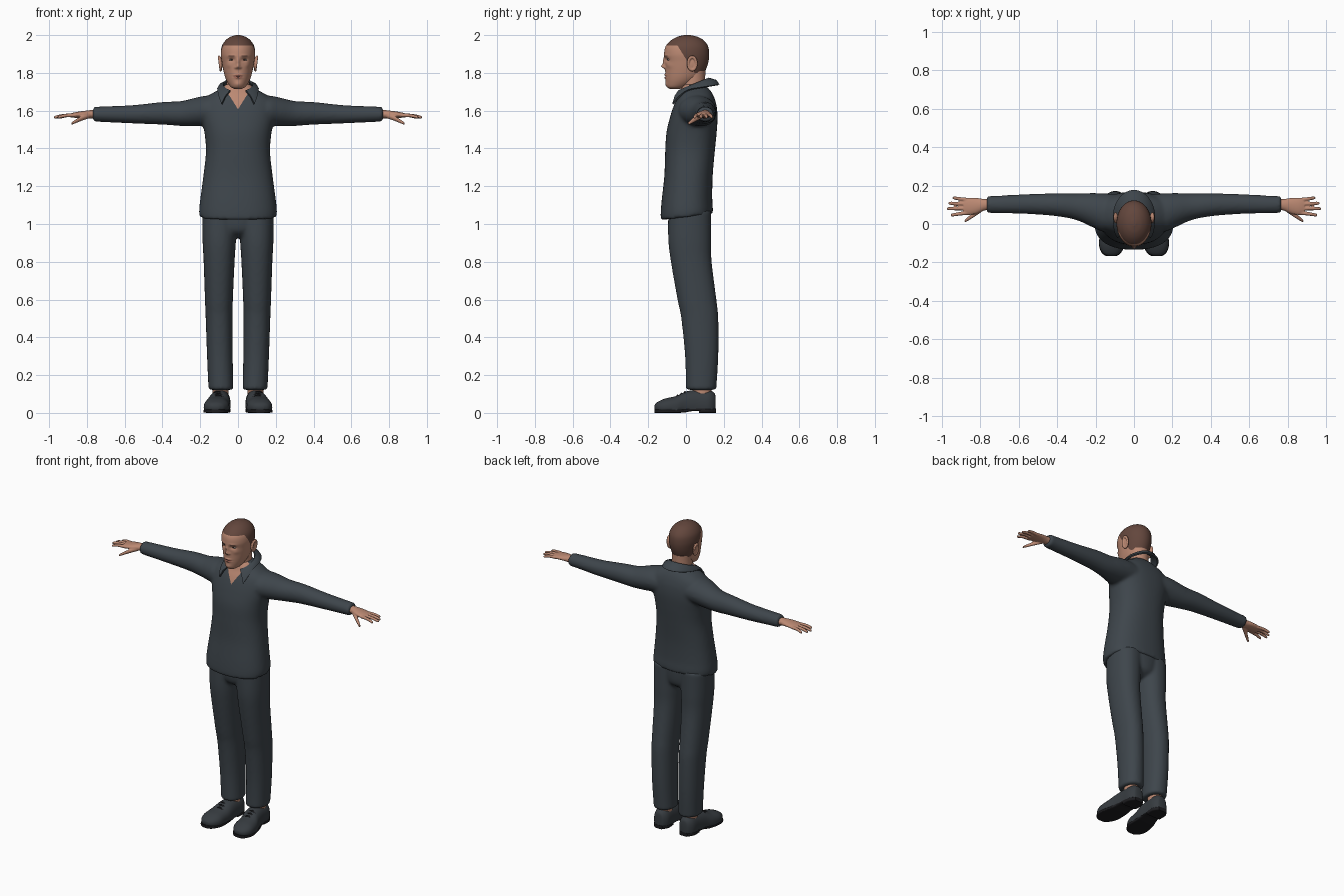
import bpy, bmesh
from math import sin, cos, pi, exp, copysign, radians
from mathutils import Matrix

cube = bpy.data.objects.get("Cube")
if cube:
    bpy.data.objects.remove(cube, do_unlink=True)


def material(name, *rgb):
    m = bpy.data.materials.new(name)
    m.use_nodes = True
    m.diffuse_color = (*rgb, 1)
    bsdf = next(n for n in m.node_tree.nodes if n.type == 'BSDF_PRINCIPLED')
    bsdf.inputs["Base Color"].default_value = (*rgb, 1)
    bsdf.inputs["Roughness"].default_value = .8
    return m


cloth = material("charcoal cloth", .048, .06, .071)
leather = material("dark leather", .038, .045, .052)
rubber = material("black rubber", .012, .012, .014)
skin = material("warm skin", .5, .25, .17)
hair = material("brown hair", .125, .062, .046)
lip = material("muted lips", .33, .13, .095)
white = material("eye white", .42, .36, .33)
iris = material("dark iris", .03, .02, .018)


def dense(rows, steps):
    """Smooth interpolation through the key sections."""
    out = []
    for i in range(len(rows) - 1):
        quad = zip(rows[max(i - 1, 0)], rows[i], rows[i + 1], rows[min(i + 2, len(rows) - 1)])
        quad = list(quad)
        for k in range(steps):
            t = k / steps
            out.append([b + .5 * t * (c - a + t * (2 * a - 5 * b + 4 * c - d + t * (3 * (b - c) + d - a)))
                        for a, b, c, d in quad])
    return out + [list(rows[-1])]


def loft(bm, rows, axis='z', seg=32, power=2, steps=6):
    """Skin rounded sections: (position, centre, centre, radius, radius)."""
    rings = []
    for t, a, b, ra, rb in dense(rows, steps):
        ring = []
        for i in range(seg):
            c, s = cos(2 * pi * i / seg), sin(2 * pi * i / seg)
            u = a + max(ra, .001) * copysign(abs(c) ** (2 / power), c)
            v = b + max(rb, .001) * copysign(abs(s) ** (2 / power), s)
            ring.append(bm.verts.new({'z': (u, v, t), 'x': (t, u, v), 'y': (u, t, v)}[axis]))
        rings.append(ring)
    for lower, upper in zip(rings, rings[1:]):
        for i in range(seg):
            j = (i + 1) % seg
            bm.faces.new((lower[i], lower[j], upper[j], upper[i]))
    bm.faces.new(rings[0])
    bm.faces.new(rings[-1])


def body(rows):
    """Turn (height, half width, front, back) into loft sections."""
    return [(z, 0, (f + b) / 2, w, (b - f) / 2) for z, w, f, b in rows]


def finish(bm, name, mats, voxel=0, smooth=0, thick=0, sharp=50):
    bmesh.ops.recalc_face_normals(bm, faces=bm.faces)
    mesh = bpy.data.meshes.new(name)
    bm.to_mesh(mesh)
    for m in mats:
        mesh.materials.append(m)
    ob = bpy.data.objects.new(name, mesh)
    bpy.context.collection.objects.link(ob)
    if voxel:
        mod = ob.modifiers.new("merge", 'REMESH')
        mod.mode, mod.voxel_size = 'VOXEL', voxel
    if smooth:
        mod = ob.modifiers.new("soften", 'SMOOTH')
        mod.iterations = smooth
    if thick:
        mod = ob.modifiers.new("thickness", 'SOLIDIFY')
        mod.thickness, mod.offset = thick, 0
    if ob.modifiers:
        deps = bpy.context.evaluated_depsgraph_get()
        ob.data = bpy.data.meshes.new_from_object(ob.evaluated_get(deps))
        ob.modifiers.clear()
        if not ob.data.materials:
            for m in mats:
                ob.data.materials.append(m)
    ob.data.shade_smooth()
    ob.data.set_sharp_from_angle(angle=radians(sharp))
    return ob


def pair(bm, name, mats, **kw):
    """Finish a left part and its mirrored right twin."""
    twin = bm.copy()
    bmesh.ops.scale(twin, vec=(-1, 1, 1), verts=twin.verts)
    finish(bm, "left_" + name, mats, **kw)
    finish(twin, "right_" + name, mats, **kw)


def ball(bm, pos, size, tilt=0):
    mat = Matrix.Translation(pos) @ Matrix.Rotation(tilt, 4, 'X') @ Matrix.Diagonal((*size, 1))
    bmesh.ops.create_uvsphere(bm, u_segments=24, v_segments=14, radius=1, matrix=mat)


def cut(bm, co, no):
    bmesh.ops.bisect_plane(bm, geom=bm.verts[:] + bm.edges[:] + bm.faces[:], plane_co=co, plane_no=no)


# Shirt: torso and sleeves merged, hem lower at the front
bm = bmesh.new()
loft(bm, body([(1.037, .203, -.133, .142), (1.07, .206, -.134, .142), (1.13, .2, -.129, .139),
               (1.25, .184, -.115, .141), (1.38, .17, -.11, .152), (1.48, .177, -.104, .162),
               (1.56, .193, -.086, .167), (1.62, .196, -.067, .163), (1.66, .18, -.05, .153),
               (1.69, .14, -.034, .14), (1.715, .095, -.027, .122), (1.74, .066, -.015, .095)]),
     seg=48, power=2.35)
for v in bm.verts:
    v.co.z += .12 * v.co.y * min(1, max(0, (1.2 - v.co.z) / .15))
sleeve = [(.08, .06, 1.6, .095, .075), (.16, .06, 1.6, .1, .08), (.22, .073, 1.594, .088, .076),
          (.3, .09, 1.585, .07, .066), (.4, .1, 1.586, .06, .06), (.55, .104, 1.581, .052, .049),
          (.7, .102, 1.581, .046, .042), (.768, .102, 1.581, .044, .039)]
for side in (1, -1):
    loft(bm, [(side * row[0], *row[1:]) for row in sleeve], 'x')
shirt = finish(bm, "shirt", [cloth, skin], voxel=.01, smooth=5, sharp=70)

# Open neckline painted as a cut wedge on the chest
bm = bmesh.new()
bm.from_mesh(shirt.data)
for side in (1, -1):
    cut(bm, (0, 0, 1.607), (side * 1.6, 0, -1))
for f in bm.faces:
    c = f.calc_center_median()
    f.material_index = int(c.y < .02 and c.z > 1.607 + 1.6 * abs(c.x))
bm.to_mesh(shirt.data)

# Collar: folded strip open at the front, with pointed tips
bm = bmesh.new()
previous = None
for i in range(41):
    a = radians(32 + i * 296 / 40)
    s, c = sin(a), cos(a)
    tip = max(0, c) ** 2
    top = (.077 * s, .035 - .084 * c, 1.735 - .035 * c)
    low = (.106 * s + copysign(.04, s) * tip, .035 - .122 * c + .016 * max(0, -c), 1.715 - .022 * c - .085 * tip)
    mid = [(p + q) / 2 * k for p, q, k in zip(top, low, (1.05, 1.08, 1.003))]
    row = [bm.verts.new(p) for p in (top, mid, low)]
    if previous:
        for k in (0, 1):
            bm.faces.new((previous[k], row[k], row[k + 1], previous[k + 1]))
    previous = row
finish(bm, "collar", [cloth], thick=.01)

# Trousers: two legs and a pelvis merged
bm = bmesh.new()
leg = [(.122, .09, .08, .066, .08), (.3, .096, .083, .068, .088), (.5, .1, .073, .071, .098),
       (.6, .101, .058, .074, .103), (.8, .1, .028, .082, .108), (.92, .099, .02, .089, .114),
       (1.07, .095, .02, .095, .114)]
for side in (1, -1):
    loft(bm, [(z, side * x, *rest) for z, x, *rest in leg], power=2.2)
loft(bm, body([(.93, .05, -.04, .08), (.97, .14, -.085, .125), (1.07, .182, -.095, .135)]))
finish(bm, "trousers", [cloth], voxel=.01, smooth=4, sharp=70)

# Ankles
bm = bmesh.new()
loft(bm, [(.08, .093, .085, .042, .05), (.18, .092, .085, .042, .05)])
pair(bm, "ankle", [skin])

# Shoes: flat-bottomed uppers with laces
bm = bmesh.new()
loft(bm, [(-.166, .118, .03, .02, .012), (-.15, .118, .03, .046, .028), (-.11, .115, .03, .066, .046),
          (-.05, .11, .03, .066, .06), (0, .1, .04, .06, .073), (.06, .095, .045, .055, .077),
          (.12, .093, .045, .052, .076), (.15, .092, .045, .035, .06), (.157, .092, .045, .02, .035)],
     'y', power=2.3)
for v in bm.verts:
    v.co.z = max(v.co.z, .014)
pair(bm, "shoe", [leather])
bm = bmesh.new()
for y in (-.045, -.025, -.005):
    loft(bm, [(x, y, .113 + .45 * y - drop, .005, .005)
              for x, drop in ((.075, .012), (.105, 0), (.135, .012))], 'x', seg=8)
pair(bm, "laces", [rubber])

# Soles and raised heels
bm = bmesh.new()
loft(bm, [(-.168, .118, .009, .025, .009), (-.15, .118, .009, .05, .009), (-.1, .114, .009, .069, .009),
          (-.02, .106, .01, .062, .009), (.04, .098, .018, .053, .008), (.1, .094, .018, .053, .008)],
     'y', power=5)
loft(bm, [(.068, .095, .012, .052, .012), (.12, .093, .012, .053, .012), (.158, .092, .012, .03, .012)],
     'y', power=5)
pair(bm, "sole", [rubber])

# Hands: palm, four fingers and thumb merged
bm = bmesh.new()
loft(bm, [(.74, .102, 1.58, .028, .024), (.78, .1, 1.581, .03, .022), (.82, .095, 1.58, .041, .018),
          (.86, .092, 1.577, .045, .015), (.888, .092, 1.575, .039, .01)], 'x')
for y, tip_x, tip_y in ((.058, .955, .047), (.081, .974, .08), (.104, .967, .108), (.126, .945, .136)):
    loft(bm, [(.86, y, 1.575, .01, .01), ((tip_x + .87) / 2, (y + tip_y) / 2, 1.574, .0095, .0095),
              (tip_x - .007, tip_y, 1.566, .008, .008), (tip_x, tip_y, 1.564, .004, .004)], 'x', seg=14)
loft(bm, [(.785, .085, 1.575, .016, .014), (.83, .052, 1.558, .014, .013),
          (.875, .02, 1.535, .009, .008), (.883, .015, 1.531, .004, .004)], 'x', seg=14)
pair(bm, "hand", [skin], voxel=.004, smooth=2, sharp=80)

# Neck
bm = bmesh.new()
loft(bm, [(.162 * 10, 0, .03, .058, .058), (1.7, 0, .036, .06, .065), (1.76, 0, .039, .06, .062),
          (1.81, 0, .045, .06, .058)])
finish(bm, "neck", [skin])

# Head: sections, then soft facial bumps (x, z, width, height, push)
bm = bmesh.new()
loft(bm, body([(1.715, .02, -.085, -.035), (1.726, .039, -.1, .005), (1.75, .056, -.106, .05),
               (1.78, .069, -.109, .085), (1.82, .079, -.11, .106), (1.86, .086, -.112, .119),
               (1.9, .091, -.116, .123), (1.94, .086, -.108, .117), (1.97, .068, -.082, .096),
               (1.99, .042, -.048, .064), (2, .012, -.01, .022)]), seg=128, steps=10)
bumps = [(0, 1.858, .009, .02, -.011), (0, 1.834, .01, .011, -.018), (.012, 1.828, .007, .006, -.007),
         (.034, 1.87, .016, .01, .01), (.034, 1.89, .022, .007, -.003), (0, 1.789, .02, .005, -.006),
         (0, 1.774, .017, .005, -.006), (0, 1.781, .022, .002, .004), (0, 1.74, .02, .013, -.005),
         (.05, 1.84, .014, .014, -.004)]
for v in bm.verts:
    if v.co.y < -.02:
        x, z = abs(v.co.x), v.co.z
        v.co.y += sum(d * exp(-((x - bx) / w) ** 2 - ((z - bz) / h) ** 2) for bx, bz, w, h, d in bumps)
hairline, nape, temple, slope = 1.945, 1.8, -.045, 1.6
cut(bm, (0, 0, hairline), (0, 0, 1))
cut(bm, (0, 0, nape), (0, 0, 1))
cut(bm, (0, temple, hairline), (0, slope, 1))
for f in bm.faces:
    c = f.calc_center_median()
    x = abs(c.x)
    if c.z > hairline or (c.z > nape and c.z > hairline - slope * (c.y - temple)):
        f.material_index = 1
    elif c.y < -.05 and (x / .025) ** 2 + ((c.z - 1.781) / .01) ** 2 < 1:
        f.material_index = 2
    elif c.y < -.05 and .016 < x < .052 and abs(c.z - 1.89 + 3 * (x - .036) ** 2) < .003:
        f.material_index = 1
finish(bm, "head", [skin, hair, lip], sharp=80)

# Eyes
bm = bmesh.new()
ball(bm, (.034, -.0895, 1.869), (.014, .009, .0055))
pair(bm, "eye", [white])
bm = bmesh.new()
ball(bm, (.034, -.0955, 1.87), (.0055, .0045, .005))
pair(bm, "iris", [iris])

# Ears: flat shell with a raised rim
bm = bmesh.new()
ball(bm, (.09, .03, 1.848), (.008, .024, .037), radians(-10))
for i in range(20):
    a = 2 * pi * i / 20
    ball(bm, (.096 + .004 * sin(a), .033 + .021 * cos(a), 1.85 + .034 * sin(a)), (.007, .008, .009))
pair(bm, "ear", [skin], voxel=.003, smooth=3, sharp=80)
